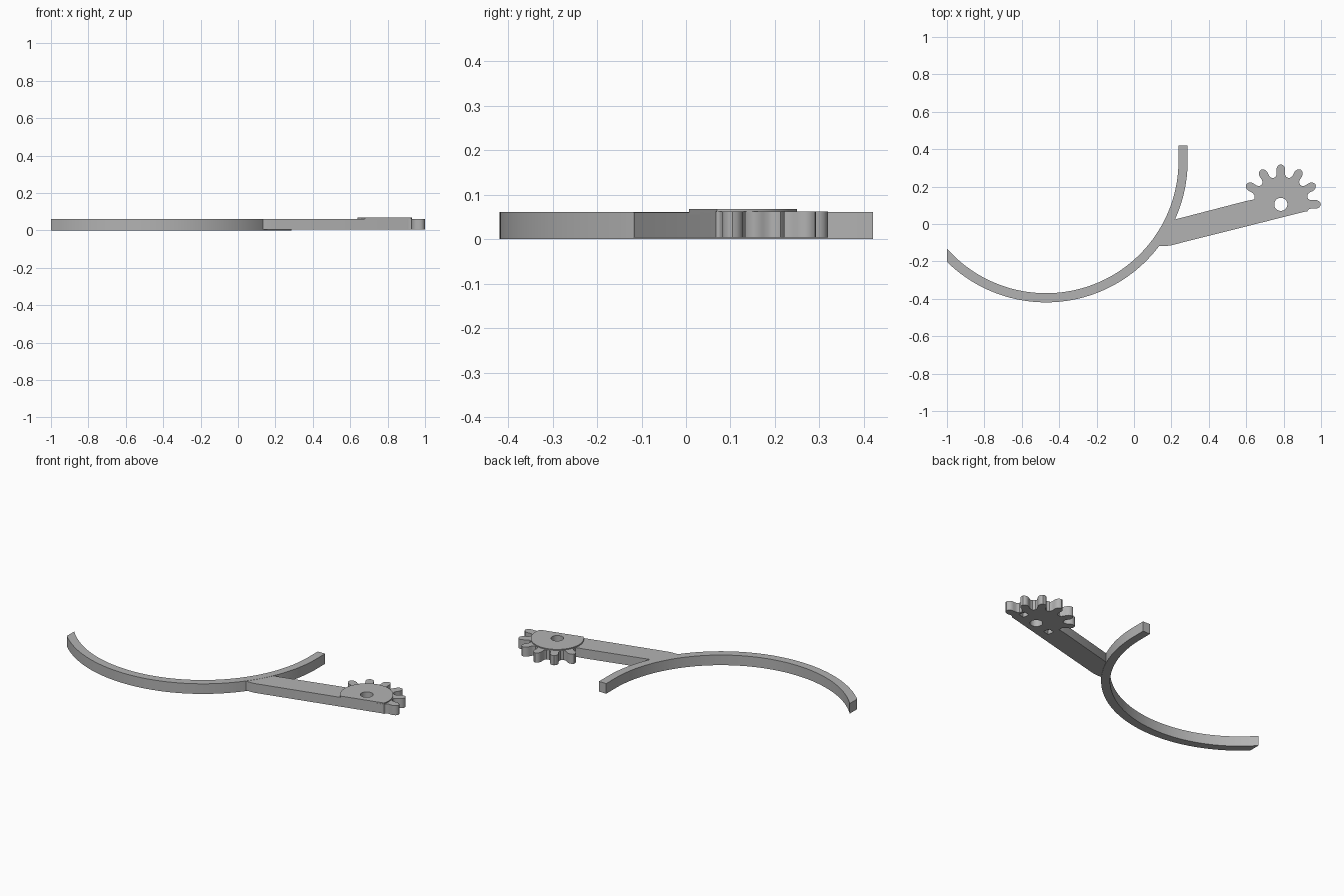
import bpy, bmesh, math
from mathutils import Matrix

cube = bpy.data.objects.get("Cube")
if cube:
    bpy.data.objects.remove(cube, do_unlink=True)

# Single flat grey material
grey = bpy.data.materials.new("grey")
grey.use_nodes = True
COLOUR = (0.45, 0.45, 0.45, 1)
grey.diffuse_color = COLOUR
grey.node_tree.nodes["Principled BSDF"].inputs["Base Color"].default_value = COLOUR


def extrude_profile(name, points, z0, z1):
    """Closed 2D outline raised from z0 to z1."""
    bm = bmesh.new()
    face = bm.faces.new([bm.verts.new((x, y, z0)) for x, y in points])
    top = bmesh.ops.extrude_face_region(bm, geom=[face])["geom"]
    bmesh.ops.translate(bm, vec=(0, 0, z1 - z0),
                        verts=[g for g in top if isinstance(g, bmesh.types.BMVert)])
    bmesh.ops.recalc_face_normals(bm, faces=bm.faces)
    mesh = bpy.data.meshes.new(name)
    bm.to_mesh(mesh)
    bm.free()
    mesh.materials.append(grey)
    ob = bpy.data.objects.new(name, mesh)
    bpy.context.collection.objects.link(ob)
    return ob


def polar(cx, cy, r, deg):
    a = math.radians(deg)
    return (cx + r * math.cos(a), cy + r * math.sin(a))


def arc(cx, cy, r, a0, a1, n):
    return [polar(cx, cy, r, a0 + (a1 - a0) * i / n) for i in range(n + 1)]


def cut(target, cutter):
    mod = target.modifiers.new("cut", 'BOOLEAN')
    mod.operation = 'DIFFERENCE'
    mod.solver = 'EXACT'
    mod.object = cutter
    bpy.context.view_layer.objects.active = target
    bpy.ops.object.modifier_apply(modifier=mod.name)


# Curved band: arc cut off vertically at x = -1, straight tip at the other end
CX, CY, R_OUT, R_IN = -0.47, 0.338, 0.757, 0.708
start = [180 + math.degrees(math.acos((CX + 1) / r)) for r in (R_OUT, R_IN)]
outer = arc(CX, CY, R_OUT, start[0], 360, 72)
inner = arc(CX, CY, R_IN, 360, start[1], 72)
band = extrude_profile("curved_band",
                       outer + [(CX + R_OUT, 0.42), (CX + R_IN, 0.42)] + inner, 0, 0.061)

# Straight arm from the band to the gear
GX, GY, SLOPE = 0.785, 0.105, 14.3
arm = extrude_profile("arm", [(0.135, -0.118), (0.19, -0.116), (0.925, 0.069),
                              (0.912, 0.125), (0.64, 0.131), (0.60, 0.123),
                              (0.222, 0.025), (0.185, 0.0)], 0.004, 0.06)

# Half gear with six rounded teeth
TOOTH = [(0.147, -15), (0.149, -11.5), (0.157, -8.8), (0.168, -7.6), (0.182, -7.4),
         (0.195, -6.6), (0.205, -4.8), (0.211, -2.5)]
outline = []
for i in range(6):
    outline += [polar(GX, GY, r, 30 * i + a) for r, a in TOOTH]
    outline.append(polar(GX, GY, 0.214, 30 * i))
    outline += [polar(GX, GY, r, 30 * i - a) for r, a in reversed(TOOTH[1:])]
outline.append(polar(GX, GY, 0.147, 165))
gear = extrude_profile("gear", outline + [(0.66, 0.03), (0.90, 0.065)], 0.004, 0.062)

# Raised hub plate, trimmed flush with the lower edge of the arm
half = math.degrees(math.acos(0.069 / 0.145))
hub = extrude_profile("hub_plate", arc(GX, GY, 0.145, SLOPE - 90 + half,
                                       SLOPE + 270 - half, 64), 0.055, 0.068)

# Axle hole through every layer
hole = extrude_profile("hole_cutter", arc(GX, GY, 0.035, 0, 352.5, 47), -0.1, 0.2)
cutters = [hole]
for part in (arm, gear, hub):
    cut(part, hole)

# Two small blind pockets on the underside, either side of the hole
for side in (0, 180):
    px, py = polar(GX, GY, 0.115, SLOPE + side)
    square = [polar(px, py, 0.028, SLOPE + 45 + 90 * k) for k in range(4)]
    pocket = extrude_profile("pocket_cutter", square, -0.1, 0.03)
    cutters.append(pocket)
    for part in (arm, gear):
        cut(part, pocket)
for c in cutters:
    bpy.data.objects.remove(c, do_unlink=True)

# Smooth curved walls, keep the rims sharp
bpy.ops.object.select_all(action='DESELECT')
for ob in (band, arm, gear, hub):
    ob.select_set(True)
bpy.context.view_layer.objects.active = band
bpy.ops.object.shade_smooth_by_angle(angle=math.radians(30))
